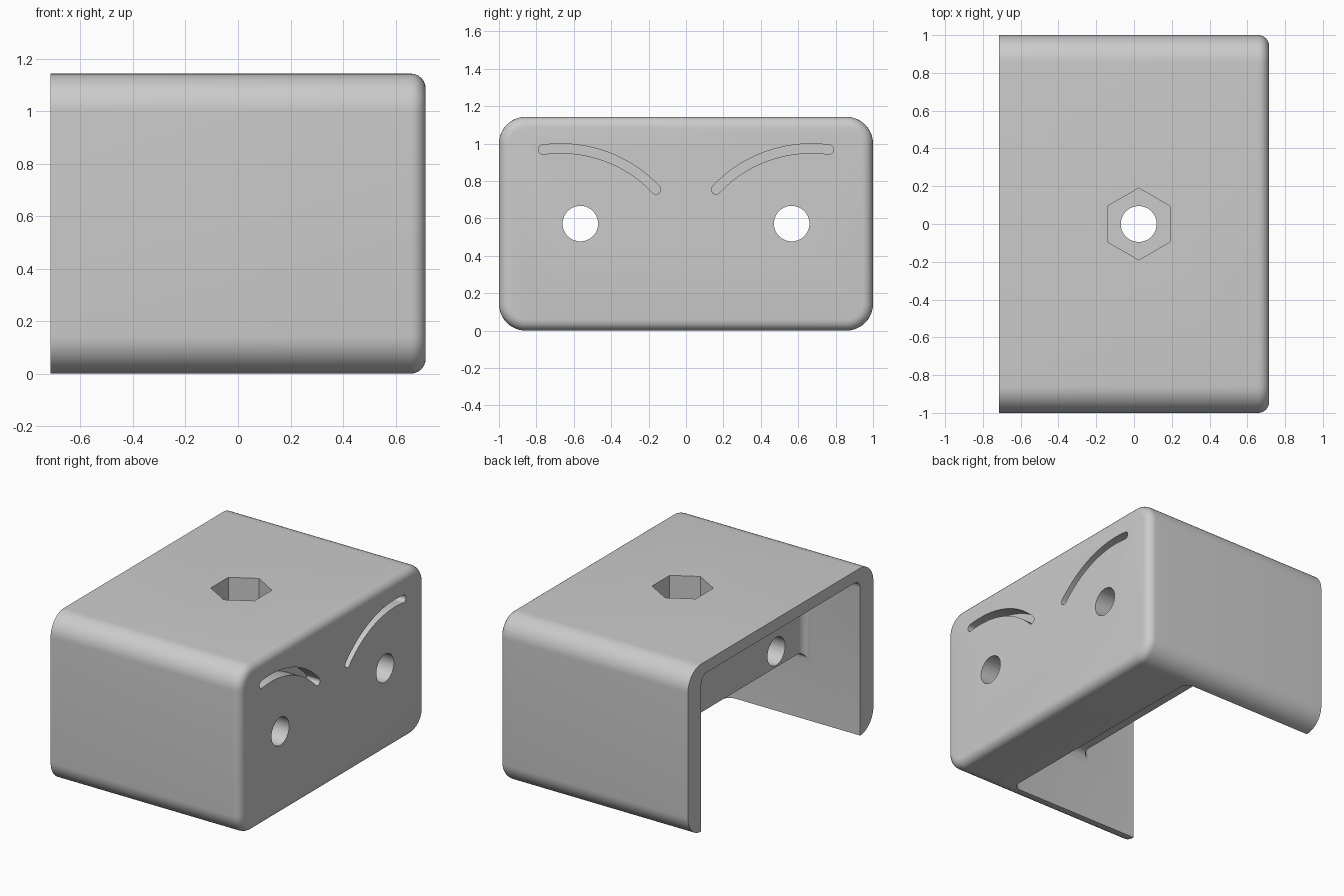
import bpy, bmesh
from math import sin, cos, pi, atan2, radians
from mathutils import Vector

cube = bpy.data.objects.get("Cube")
if cube:
    bpy.data.objects.remove(cube, do_unlink=True)

LENGTH, WIDTH, HEIGHT = 1.43, 2.0, 1.143
END = LENGTH / 2


def prism(name, outline, sweep, radius=0.0, pick=None, segments=6):
    """Sweep a flat outline into a solid and round the edges chosen by pick."""
    bm = bmesh.new()
    face = bm.faces.new([bm.verts.new(p) for p in outline])
    swept = bmesh.ops.extrude_face_region(bm, geom=[face])["geom"]
    moved = [v for v in swept if isinstance(v, bmesh.types.BMVert)]
    bmesh.ops.translate(bm, verts=moved, vec=sweep)
    bmesh.ops.recalc_face_normals(bm, faces=bm.faces)
    if radius:
        edges = [e for e in bm.edges if pick(e)]
        bmesh.ops.bevel(bm, geom=edges, offset=radius, segments=segments,
                        profile=0.5, affect='EDGES', clamp_overlap=False)
        bmesh.ops.recalc_face_normals(bm, faces=bm.faces)
    mesh = bpy.data.meshes.new(name)
    bm.to_mesh(mesh)
    bm.free()
    obj = bpy.data.objects.new(name, mesh)
    bpy.context.collection.objects.link(obj)
    return obj


def arc(cx, cy, r, start, stop, steps):
    angles = [start + (stop - start) * i / steps for i in range(steps + 1)]
    return [(cx + r * cos(a), cy + r * sin(a)) for a in angles]


def ring(cx, cy, r, sides, turn=0.0):
    return arc(cx, cy, r, turn, turn + 2 * pi, sides)[:-1]


def across_x(points, x):
    return [(x, y, z) for y, z in points]


def across_z(points, z):
    return [(x, y, z) for x, y in points]


# Housing: rounded rectangle swept along x, with a softened closed end
R = 0.143
outline = []
for k, (sy, sz) in enumerate([(1, 1), (-1, 1), (-1, -1), (1, -1)]):
    cy = sy * (WIDTH / 2 - R)
    cz = HEIGHT / 2 + sz * (HEIGHT / 2 - R)
    outline += arc(cy, cz, R, k * pi / 2, (k + 1) * pi / 2, 12)
housing = prism("housing", across_x(outline, -END), (LENGTH, 0, 0), 0.057,
                lambda e: all(v.co.x > END - 0.001 for v in e.verts))

# Open cavity: stepped profile leaving a deep upper block and thinner lower wall
STEP_X, STEP_Z, INNER = 0.286, 0.464, 0.857
profile = [(-1, -0.3), (STEP_X, -0.3), (STEP_X, STEP_Z),
           (-STEP_X, STEP_Z), (-STEP_X, 1.063), (-1, 1.063)]


def not_step(e):
    return not all(abs(v.co.x + STEP_X) < 0.001 and abs(v.co.z - STEP_Z) < 0.001
                   for v in e.verts)


cutters = [prism("cavity_cutter", [(x, -INNER, z) for x, z in profile],
                 (0, 2 * INNER, 0), 0.057, not_step)]

# Bolt hole and hexagonal nut recess in the top
BOLT_X, HOLE_R = 0.025, 0.095
cutters.append(prism("bolt_cutter", across_z(ring(BOLT_X, 0, HOLE_R, 40), 0.2), (0, 0, 1.2)))
cutters.append(prism("nut_cutter", across_z(ring(BOLT_X, 0, 0.19, 6, pi / 2), 0.84), (0, 0, 0.5)))

# Mirrored through holes and shallow curved slots in the closed end
ARC_Y, ARC_Z, ARC_R, HALF = 0.67, 0.272, 0.702, 0.025
outer_end = atan2(0.968 - ARC_Z, 0.765 - ARC_Y)
inner_end = atan2(0.755 - ARC_Z, 0.16 - ARC_Y)
slot = arc(ARC_Y, ARC_Z, ARC_R + HALF, outer_end, inner_end, 20)
slot += arc(ARC_Y + ARC_R * cos(inner_end), ARC_Z + ARC_R * sin(inner_end),
            HALF, inner_end, inner_end + pi, 8)[1:-1]
slot += arc(ARC_Y, ARC_Z, ARC_R - HALF, inner_end, outer_end, 20)
slot += arc(ARC_Y + ARC_R * cos(outer_end), ARC_Z + ARC_R * sin(outer_end),
            HALF, outer_end + pi, outer_end + 2 * pi, 8)[1:-1]
for side in (-1, 1):
    hole = ring(side * 0.565, 0.572, HOLE_R, 40)
    cutters.append(prism("hole_cutter", across_x(hole, -1), (2, 0, 0)))
    mirrored = [(side * y, z) for y, z in slot]
    cutters.append(prism("slot_cutter", across_x(mirrored, END - 0.1), (0.3, 0, 0)))

# Material
grey = bpy.data.materials.new("plain grey")
grey.use_nodes = True
colour = (0.6, 0.6, 0.6, 1)
grey.diffuse_color = colour
for node in grey.node_tree.nodes:
    if node.type == 'BSDF_PRINCIPLED':
        node.inputs["Base Color"].default_value = colour
housing.data.materials.append(grey)

# Cut, bake the result and drop the cutters
for cutter in cutters:
    cutter.hide_render = True
    mod = housing.modifiers.new(cutter.name, 'BOOLEAN')
    mod.operation, mod.solver, mod.object = 'DIFFERENCE', 'EXACT', cutter
graph = bpy.context.evaluated_depsgraph_get()
graph.update()
baked = bpy.data.meshes.new_from_object(housing.evaluated_get(graph))
housing.modifiers.clear()
housing.data = baked
for cutter in cutters:
    bpy.data.objects.remove(cutter, do_unlink=True)

# Smooth rounded edges, keep cut edges crisp
for obj in bpy.context.selected_objects:
    obj.select_set(False)
housing.select_set(True)
bpy.context.view_layer.objects.active = housing
bpy.ops.object.shade_smooth_by_angle(angle=radians(30))
